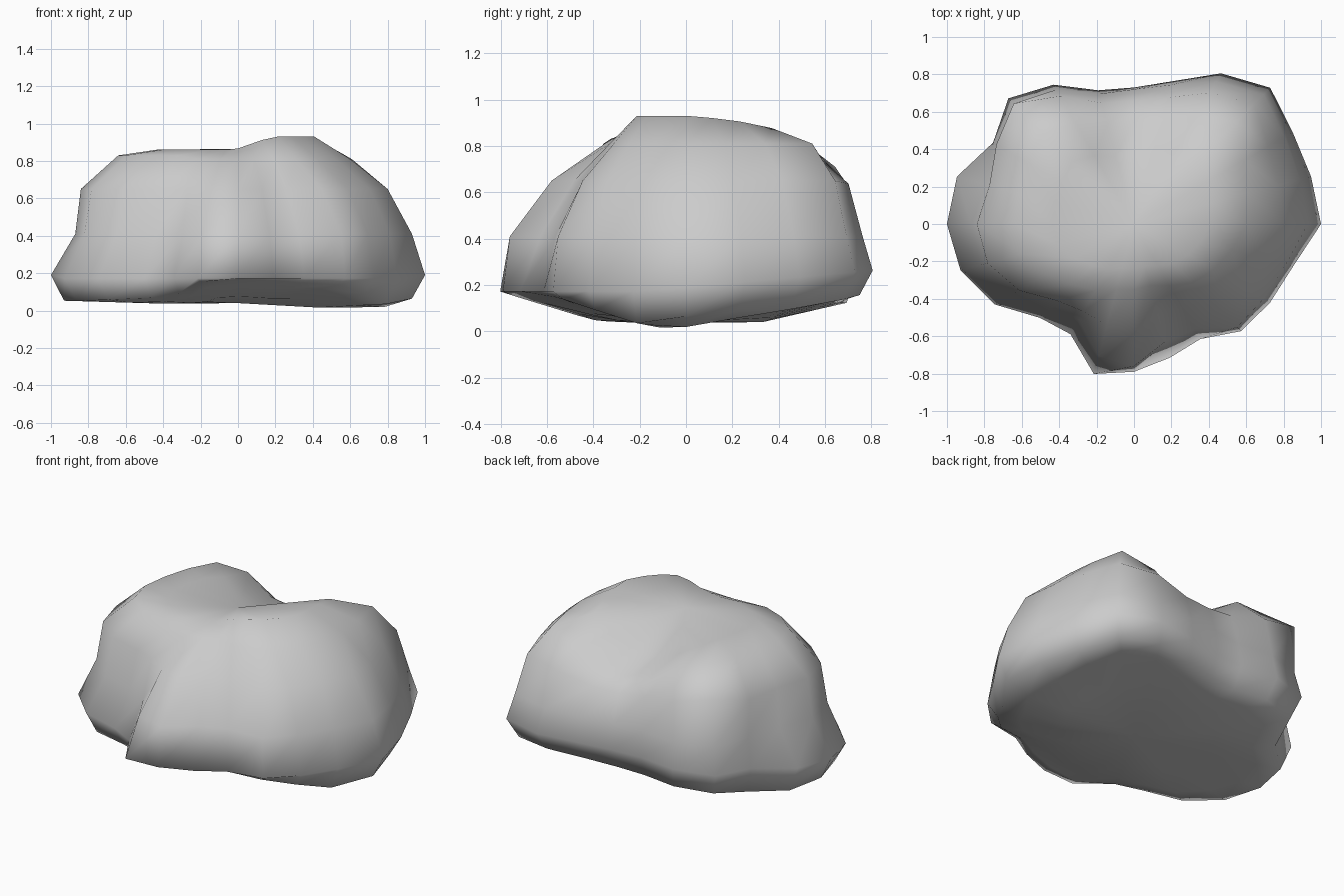
import bpy
import bmesh
import math

if "Cube" in bpy.data.objects:
    bpy.data.objects.remove(bpy.data.objects["Cube"], do_unlink=True)

# Outlines of the boulder: radius in hundredths, every 15 degrees from +x
FOOT = [100, 98, 98, 103, 93, 79, 73, 74, 86, 95, 87, 98,
        100, 96, 86, 71, 68, 83, 79, 74, 71, 81, 84, 88]
WAIST = [93, 92, 93, 98, 88, 77, 72, 72, 83, 91, 83, 82,
         87, 85, 75, 62, 59, 73, 76, 65, 65, 78, 80, 84]
SHOULDER = [80, 80, 83, 91, 81, 70, 66, 67, 79, 91, 85, 80,
            84, 81, 71, 58, 54, 56, 58, 50, 52, 63, 68, 73]
CROWN = [60, 63, 68, 77, 68, 58, 55, 55, 62, 69, 66, 64,
         64, 62, 54, 46, 41, 36, 35, 34, 38, 44, 49, 54]


def clamp(value):
    return min(1.0, max(0.0, value))


def back_dip(x, y):
    # valley that runs down the middle of the back
    return 0.16 * clamp(y / 0.35) * clamp(1.4 - abs(x - 0.05) / 0.3)


def under_height(x, y):
    # keel under the left half, flat under the right, rounded left tip
    keel = 0.17 * max(0, y + 0.1) + 0.3 * max(0, -0.1 - y)
    flat = 0.25 * max(0, abs(y) - 0.35)
    blend = clamp((x + 0.4) / 0.8)
    tip = 0.05 * clamp((x - 0.8) / 0.1)
    height = 0.025 - 0.03 * x + blend * keel + (1 - blend) * flat + tip
    return max(0.0, height)


def foot_height(x, y):
    return 0.19 + 0.09 * max(-0.2, y)


def waist_height(x, y):
    return 0.41


def shoulder_height(x, y):
    # the right back corner stands up
    corner = 0.06 if x < -0.45 and y > 0.45 else 0
    return 0.65 + corner - 0.4 * back_dip(x, y)


def crown_height(x, y):
    return 0.81 + (0.02 if x < -0.3 else 0) - back_dip(x, y)


def summit_height(x, y):
    # a raised hump on the left half of the top
    return 0.86 + 0.07 * clamp((x + 0.02) / 0.2) - back_dip(x, y)


def add_ring(bm, outline, scale, height):
    ring = []
    for i, radius in enumerate(outline):
        angle = math.tau * i / len(outline)
        x = math.cos(angle) * radius * scale / 100
        y = math.sin(angle) * radius * scale / 100
        ring.append(bm.verts.new((x, y, height(x, y))))
    return ring


def bridge(bm, lower, upper):
    count = len(lower)
    for i in range(count):
        j = (i + 1) % count
        bm.faces.new((lower[i], lower[j], upper[j], upper[i]))


def cap(bm, ring, height):
    centre = bm.verts.new((0, 0, height))
    for i, vert in enumerate(ring):
        bm.faces.new((vert, ring[(i + 1) % len(ring)], centre))


# Stone colour
stone = bpy.data.materials.new("stone_grey")
stone.use_nodes = True
colour = (0.6, 0.6, 0.6, 1)
stone.diffuse_color = colour
stone.node_tree.nodes["Principled BSDF"].inputs["Base Color"].default_value = colour

# Boulder: stacked outlines, closed above and below
bm = bmesh.new()
rings = [
    add_ring(bm, FOOT, 0.5, under_height),
    add_ring(bm, FOOT, 0.78, under_height),
    add_ring(bm, FOOT, 0.93, under_height),
    add_ring(bm, FOOT, 1.0, foot_height),
    add_ring(bm, WAIST, 1.0, waist_height),
    add_ring(bm, SHOULDER, 1.0, shoulder_height),
    add_ring(bm, CROWN, 1.0, crown_height),
    add_ring(bm, CROWN, 0.68, summit_height),
]
for lower, upper in zip(rings, rings[1:]):
    bridge(bm, lower, upper)
cap(bm, rings[0], 0.04)
cap(bm, rings[-1], 0.865)
bmesh.ops.recalc_face_normals(bm, faces=bm.faces)
for face in bm.faces:
    face.smooth = True

mesh = bpy.data.meshes.new("boulder")
bm.to_mesh(mesh)
bm.free()
mesh.materials.append(stone)
boulder = bpy.data.objects.new("boulder", mesh)
bpy.context.collection.objects.link(boulder)
